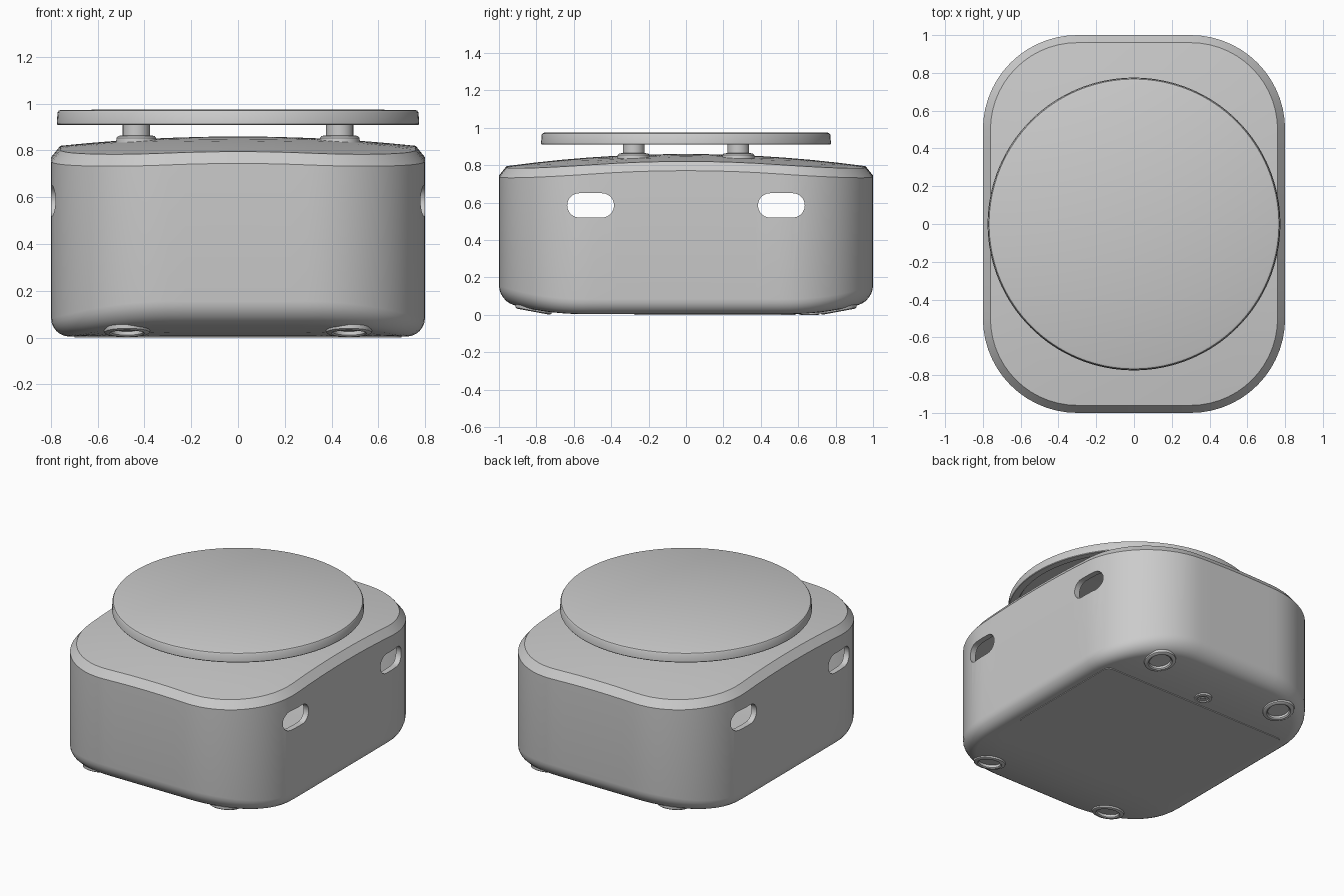
import bpy, bmesh
from math import sin, cos, pi, atan, radians

if "Cube" in bpy.data.objects:
    bpy.data.objects.remove(bpy.data.objects["Cube"])


def finish(name, bm):
    bmesh.ops.remove_doubles(bm, verts=bm.verts, dist=1e-5)
    bmesh.ops.recalc_face_normals(bm, faces=bm.faces)
    me = bpy.data.meshes.new(name)
    bm.to_mesh(me)
    bm.free()
    ob = bpy.data.objects.new(name, me)
    bpy.context.collection.objects.link(ob)
    return ob


def smooth(ob, angle=30):
    bpy.ops.object.select_all(action='DESELECT')
    bpy.context.view_layer.objects.active = ob
    ob.select_set(True)
    bpy.ops.object.shade_smooth_by_angle(angle=radians(angle))


def loft(name, rings):
    """Skin a list of equal-length point rings and cap both ends."""
    bm = bmesh.new()
    vs = [[bm.verts.new(p) for p in r] for r in rings]
    n = len(vs[0])
    for a, b in zip(vs, vs[1:]):
        for i in range(n):
            bm.faces.new((a[i], a[(i + 1) % n], b[(i + 1) % n], b[i]))
    bm.faces.new(vs[0])
    bm.faces.new(vs[-1])
    return finish(name, bm)


def lathe(name, prof, loc=(0, 0, 0), tilt=0, n=48):
    rings = [[(r * cos(2 * pi * i / n), r * sin(2 * pi * i / n), z) for i in range(n)]
             for r, z in prof]
    ob = loft(name, rings)
    ob.location = loc
    ob.rotation_euler[0] = tilt
    return ob


def outline(hx, hy, r, n=14, edge=8):
    """Rounded rectangle with subdivided straight sides."""
    corners = []
    for k, (sx, sy) in enumerate(((1, 1), (-1, 1), (-1, -1), (1, -1))):
        corners.append([(sx * (hx - r) + r * cos((k + i / n) * pi / 2),
                         sy * (hy - r) + r * sin((k + i / n) * pi / 2)) for i in range(n + 1)])
    pts = []
    for k in range(4):
        pts += corners[k]
        a, b = corners[k][-1], corners[(k + 1) % 4][0]
        pts += [(a[0] + (b[0] - a[0]) * t / edge, a[1] + (b[1] - a[1]) * t / edge)
                for t in range(1, edge)]
    return pts


def z_floor(x, y):
    return 0.004 + 0.35 * max(0, abs(y) - 0.55) ** 2


def z_roof(x, y):
    return 0.86 - 0.065 * (y / 0.96) ** 2 - 0.04 * (x / 0.76) ** 2


def ring(inset, zfun, dz=0, k=1):
    return [(x * k, y * k, zfun(x * k, y * k) + dz)
            for x, y in outline(0.8 - inset, 1 - inset, 0.5 - inset)]


# body shell: curved floor, rounded lower edge, walls, chamfer, domed roof
R = 0.08
scales = [0.02, 0.2, 0.4, 0.55, 0.7, 0.85]
rings = [ring(R, z_floor, 0, k) for k in scales]
rings += [ring(R * (1 - sin(a * pi / 12)), z_floor, R * (1 - cos(a * pi / 12))) for a in range(7)]
rings += [ring(0, z_roof, -0.045), ring(0.04, z_roof)]
rings += [ring(0.04, z_roof, 0, k) for k in reversed(scales)]
body = loft("body_shell", rings)
shell = body.modifiers.new("thickness", 'SOLIDIFY')
shell.thickness = 0.04
shell.offset = -1

# cutters for side slots and foot cups
cutters = []
for s in (-1, 1):
    pill = outline(0.125, 0.065, 0.0649, 10, 2)
    cutters.append(loft("slot_cutter", [[(x, s * 0.51 + u, 0.585 + v) for u, v in pill]
                                        for x in (-1, 1)]))
foot_spots = []
slope = atan(0.7 * (0.815 - 0.55))
for sx in (-1, 1):
    for sy in (-1, 1):
        spot = ((sx * 0.475, sy * 0.815, z_floor(0, 0.815)), sy * slope)
        foot_spots.append(spot)
        cutters.append(lathe("cup_cutter", [(0.07, -0.05), (0.07, 0.025)], *spot))
for c in cutters:
    c.hide_render = True
    m = body.modifiers.new("cut", 'BOOLEAN')
    m.operation = 'DIFFERENCE'
    m.solver = 'EXACT'
    m.object = c
bpy.context.view_layer.update()
bpy.context.view_layer.objects.active = body
for m in list(body.modifiers):
    bpy.ops.object.modifier_apply(modifier=m.name)
for c in cutters:
    bpy.data.objects.remove(c)
smooth(body)

# ring feet
for spot in foot_spots:
    prof = [(0.068, 0.01), (0.068, -0.006), (0.075, -0.012), (0.088, -0.012),
            (0.097, -0.007), (0.1, 0.01)]
    smooth(lathe("foot_ring", prof + [(0.068, 0.0101)], *spot), 40)

# top disc with rounded rim and shallow recess underneath
smooth(lathe("top_disc", [(0.01, 0.925), (0.72, 0.925), (0.73, 0.91), (0.772, 0.91), (0.775, 0.914),
                          (0.772, 0.962), (0.767, 0.97), (0.757, 0.974), (0.01, 0.975)], n=128))

# support posts with flanged collars
for sx in (-1, 1):
    for sy in (-1, 1):
        smooth(lathe("support_post", [(0.088, 0.82), (0.085, 0.854), (0.078, 0.862), (0.058, 0.865),
                                      (0.058, 0.93)], (sx * 0.435, sy * 0.28, 0)))

# underside hatch and its screw
hatch = [(x, y + 0.155) for x, y in outline(0.7, 0.43, 0.04, 6, 6)]
smooth(loft("hatch_panel", [[(x, y, z) for x, y in hatch] for z in (0.012, 0.0)]))
smooth(lathe("hatch_screw", [(0.055, 0.02), (0.055, 0.002), (0.048, 0.0), (0.036, 0.0),
                             (0.034, 0.007), (0.015, 0.007), (0.013, 0.003), (0.005, 0.003)],
             (0, 0.66, 0)))
